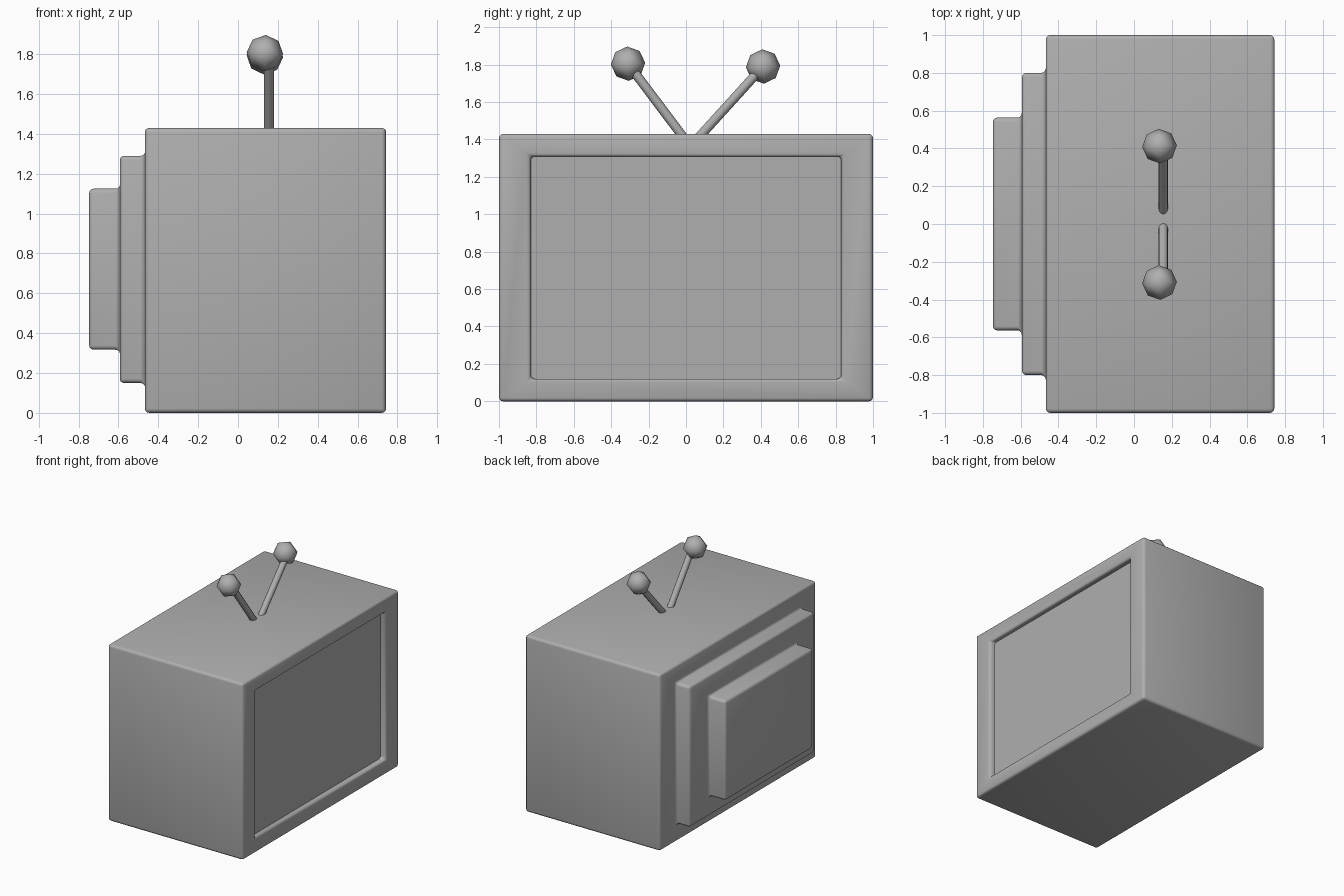
import bpy
import bmesh
import math
from mathutils import Vector

cube = bpy.data.objects.get("Cube")
if cube:
    bpy.data.objects.remove(cube, do_unlink=True)

# Single plain grey used everywhere
GREY = (0.43, 0.43, 0.43, 1)
grey = bpy.data.materials.new("plain_grey")
grey.use_nodes = True
grey.diffuse_color = GREY
grey.node_tree.nodes["Principled BSDF"].inputs["Base Color"].default_value = GREY


def finish(bm, name, location=(0, 0, 0)):
    bmesh.ops.recalc_face_normals(bm, faces=bm.faces)
    for face in bm.faces:
        face.smooth = True
    mesh = bpy.data.meshes.new(name)
    bm.to_mesh(mesh)
    bm.free()
    mesh.materials.append(grey)
    obj = bpy.data.objects.new(name, mesh)
    obj.location = location
    bpy.context.collection.objects.link(obj)
    return obj


def rectangle(bm, x, w, lo, hi):
    return [bm.verts.new(p) for p in ((x, -w, lo), (x, w, lo), (x, w, hi), (x, -w, hi))]


# Cabinet: rectangular rings from the recess, round the box, to the stepped back
# Each ring: x, half width in y, bottom z, top z
rings = [
    (0.64, 0.83, 0.12, 1.31),
    (0.743, 0.83, 0.12, 1.31),
    (0.743, 1.0, 0.0, 1.43),
    (-0.467, 1.0, 0.0, 1.43),
    (-0.467, 0.8, 0.15, 1.29),
    (-0.593, 0.8, 0.15, 1.29),
    (-0.593, 0.563, 0.317, 1.125),
    (-0.747, 0.563, 0.317, 1.125),
]
bm = bmesh.new()
loops = [rectangle(bm, *ring) for ring in rings]
for a, b in zip(loops, loops[1:]):
    for i in range(4):
        j = (i + 1) % 4
        bm.faces.new((a[i], a[j], b[j], b[i]))
bm.faces.new(loops[0])
bm.faces.new(loops[-1])
cabinet = finish(bm, "cabinet")
bevel = cabinet.modifiers.new("soft_edges", "BEVEL")
bevel.width = 0.022
bevel.segments = 3
bevel.limit_method = "ANGLE"
bevel.angle_limit = math.radians(30)

# Flat screen meeting the recess walls in a crisp line
bm = bmesh.new()
bm.faces.new(rectangle(bm, 0.695, 0.835, 0.115, 1.315))
finish(bm, "screen")


# Aerials: a thin rod leaning outwards with a faceted ball on its end
def aerial(side, foot_y, ball_y, ball_z):
    foot = Vector((0.155, foot_y, 1.38))
    tip = Vector((0.155, ball_y, ball_z))
    direction = tip - foot
    bm = bmesh.new()
    bmesh.ops.create_cone(bm, cap_ends=False, segments=12, radius1=0.025, radius2=0.025,
                          depth=direction.length)
    rod = finish(bm, side + "_aerial_rod", (foot + tip) / 2)
    rod.rotation_euler = direction.to_track_quat("Z", "Y").to_euler()

    # Ball: an octahedron divided once and pushed out to a sphere
    bm = bmesh.new()
    bmesh.ops.create_uvsphere(bm, u_segments=4, v_segments=2, radius=1)
    bmesh.ops.subdivide_edges(bm, edges=bm.edges, cuts=1, use_grid_fill=True)
    for v in bm.verts:
        v.co = v.co.normalized() * 0.092
    ball = finish(bm, side + "_aerial_ball", (0.135, ball_y, ball_z))
    ball.rotation_euler = (0.05, 0.05, 0.05)


aerial("rear", 0.04, 0.412, 1.79)
aerial("front", 0.01, -0.31, 1.805)
